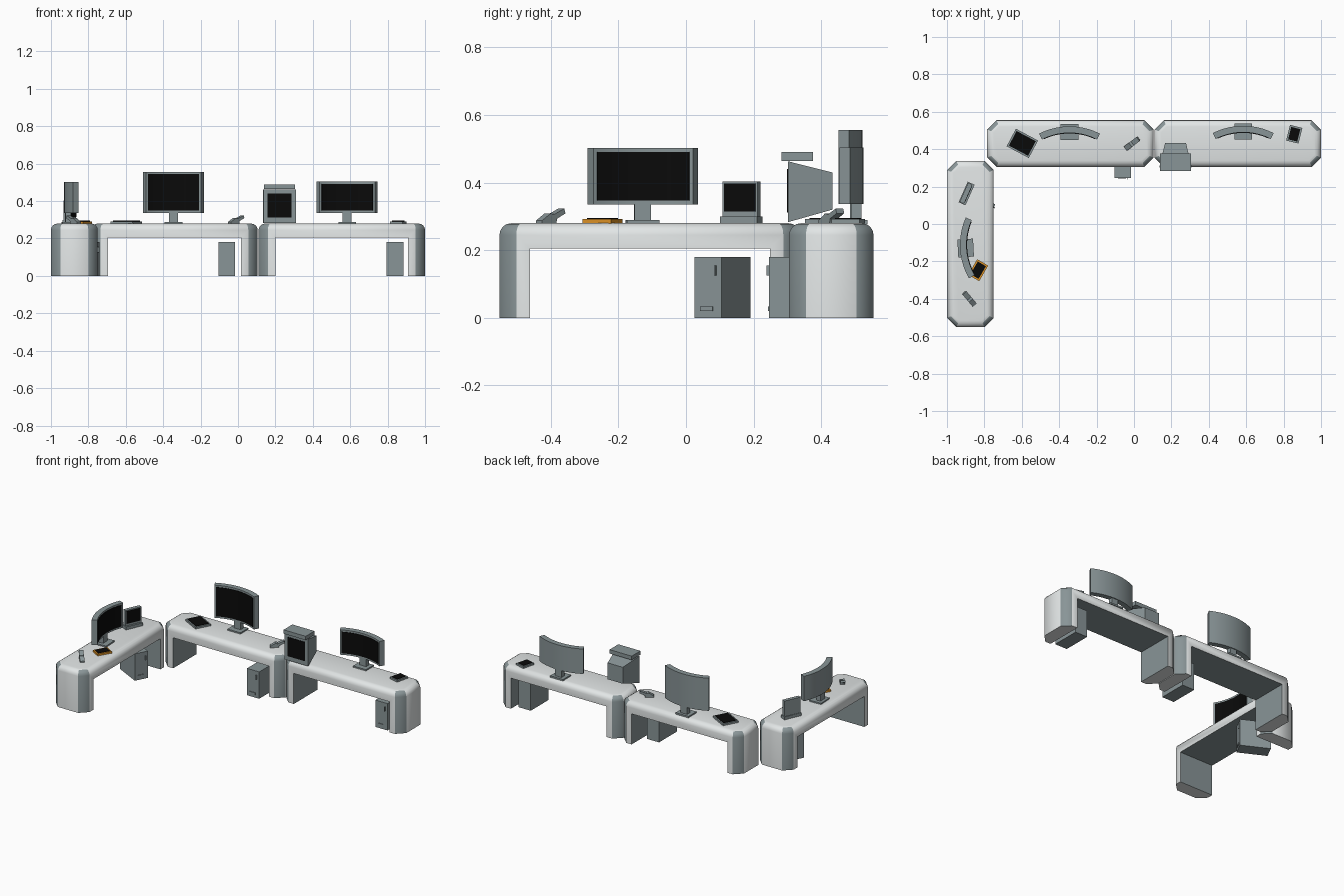
import bpy, bmesh, math
from mathutils import Matrix, Vector

if "Cube" in bpy.data.objects:
    bpy.data.objects.remove(bpy.data.objects["Cube"])


def material(name, rgb):
    m = bpy.data.materials.new(name)
    m.diffuse_color = (*rgb, 1)
    m.use_nodes = True
    m.node_tree.nodes["Principled BSDF"].inputs["Base Color"].default_value = m.diffuse_color
    return m


WHITE = material("pale_white", (0.76, 0.79, 0.79))
GREY = material("blue_grey", (0.25, 0.30, 0.31))
BLACK = material("screen_black", (0.003, 0.003, 0.003))
ORANGE = material("orange", (0.75, 0.30, 0.02))


def place(x, y, z=0, deg=0):
    return Matrix.Translation((x, y, z)) @ Matrix.Rotation(math.radians(deg), 4, 'Z')


def finish(name, bm, frame, mats, smooth=None):
    bmesh.ops.recalc_face_normals(bm, faces=bm.faces)
    me = bpy.data.meshes.new(name)
    bm.to_mesh(me)
    bm.free()
    for m in mats:
        me.materials.append(m)
    if smooth:
        me.shade_smooth()
        me.set_sharp_from_angle(angle=math.radians(smooth))
    ob = bpy.data.objects.new(name, me)
    ob.matrix_world = frame
    bpy.context.collection.objects.link(ob)
    return ob


def loft(name, rings, frame, mat, smooth=None):
    """Solid skinned through a list of equal-length closed rings."""
    bm = bmesh.new()
    vs = [[bm.verts.new(p) for p in r] for r in rings]
    n = len(rings[0])
    for a, b in zip(vs, vs[1:]):
        for i in range(n):
            bm.faces.new((a[i], a[(i + 1) % n], b[(i + 1) % n], b[i]))
    bm.faces.new(vs[0])
    bm.faces.new(vs[-1])
    return finish(name, bm, frame, [mat], smooth)


def box(name, x, y, z, frame, mat):
    """Box from (min, max) ranges."""
    rings = [[(x[0], y[0], h), (x[1], y[0], h), (x[1], y[1], h), (x[0], y[1], h)] for h in z]
    return loft(name, rings, frame, mat)


# Desk: inverted U with chamfered corners and rounded top
L, W, H, LEG, UNDER = 0.445, 0.125, 0.28, 0.09, 0.205


def desk(name, frame):
    bm = bmesh.new()
    i = L - LEG
    prof = [(-L, 0), (-L, H), (L, H), (L, 0), (i, 0), (i, UNDER), (-i, UNDER), (-i, 0)]
    a, b = ([bm.verts.new((x, y, z)) for x, z in prof] for y in (-W, W))
    for k in range(8):
        bm.faces.new((a[k], a[(k + 1) % 8], b[(k + 1) % 8], b[k]))
    bm.faces.new(a)
    bm.faces.new(b)
    bmesh.ops.recalc_face_normals(bm, faces=bm.faces)
    corners = [e for e in bm.edges if abs(e.verts[0].co.z - e.verts[1].co.z) > 0.25]
    bmesh.ops.bevel(bm, geom=corners, offset=0.05, offset_type='OFFSET', segments=1,
                    profile=0.5, affect='EDGES')
    bm.normal_update()
    rim = {e for f in bm.faces if f.normal.z > 0.9 for e in f.edges}
    bmesh.ops.bevel(bm, geom=list(rim), offset=0.035, offset_type='OFFSET', segments=4,
                    profile=0.5, affect='EDGES')
    bmesh.ops.recalc_face_normals(bm, faces=bm.faces)
    for f in bm.faces:
        c, n = f.calc_center_median(), f.normal
        corner = abs(n.x) > 0.15 and abs(n.y) > 0.15
        inner = abs(c.x) < i + 0.001 and c.z < UNDER + 0.001 and abs(n.y) < 0.5
        f.material_index = 1 if corner or inner else 0
    finish(name, bm, frame, [WHITE, GREY], 50)


desk("left_desk", place(-0.875, -0.107, 0, 90))
desk("middle_desk", place(-0.34, 0.43))
desk("right_desk", place(0.555, 0.43))


# Curved monitors on stands; frame origin is the rear middle, facing -y
def arc_panel(name, r0, r1, half, z0, z1, frame, mat):
    rings = []
    for k in range(11):
        t = half * (k / 5 - 1)
        rings.append([(r * math.sin(t), r * math.cos(t) - 0.36, z)
                      for r, z in ((r0, z0), (r1, z0), (r1, z1), (r0, z1))])
    loft(name, rings, frame, mat, 30)


def monitor(name, frame, z0, z1):
    arc_panel(name + "_casing", 0.325, 0.36, 0.47, z0, z1, frame, GREY)
    arc_panel(name + "_screen", 0.322, 0.326, 0.435, z0 + 0.012, z1 - 0.012, frame, BLACK)
    box(name + "_neck", (-0.024, 0.024), (-0.036, -0.006), (0.285, z0 + 0.01), frame, GREY)
    box(name + "_base", (-0.048, 0.048), (-0.072, 0.012), (0.278, 0.289), frame, GREY)


monitor("middle_monitor", place(-0.345, 0.522), 0.337, 0.556)
monitor("right_monitor", place(0.584, 0.525), 0.337, 0.504)
monitor("left_monitor", place(-0.93, -0.13, 0, 93), 0.335, 0.502)


# Flat tablets
def tablet(name, frame, w, d, mat):
    box(name + "_body", (-w, w), (-d, d), (0.279, 0.292), frame, mat)
    box(name + "_screen", (0.009 - w, w - 0.009), (0.009 - d, d - 0.009),
        (0.291, 0.295), frame, BLACK)


tablet("middle_tablet", place(-0.597, 0.431, 0, -28), 0.067, 0.053, GREY)
tablet("right_tablet", place(0.857, 0.48, 0, -14), 0.034, 0.043, GREY)
tablet("orange_tablet", place(-0.833, -0.247, 0, -30), 0.034, 0.048, ORANGE)


# Small tilted handsets
def handset(name, frame):
    prof = [(-0.045, 0), (0.01, 0), (0.012, 0.014), (0.045, 0.03), (0.04, 0.044),
            (0.002, 0.027), (-0.012, 0.03), (-0.045, 0.009)]
    loft(name, [[(x, y, z) for x, z in prof] for y in (-0.014, 0.014)], frame, GREY)


handset("middle_handset", place(-0.01, 0.43, 0.279, 37))
handset("left_handset", place(-0.88, -0.4, 0.279, 130))

# Small standing display on the left desk
f = place(-0.895, 0.163, 0, 66)
box("small_display_base", (-0.06, 0.06), (-0.02, 0.02), (0.278, 0.3), f, GREY)
box("small_display_body", (-0.056, 0.056), (-0.008, 0.016), (0.298, 0.404), f, GREY)
box("small_display_screen", (-0.05, 0.05), (-0.011, -0.007), (0.314, 0.398), f, BLACK)

# Tapered terminal with a cap on the right desk
f = place(0.222, 0)
rings = [[(-w, y, z0), (w, y, z0), (w, y, z1), (-w, y, z1)]
         for w, y, z0, z1 in ((0.087, 0.302, 0.283, 0.463), (0.056, 0.433, 0.32, 0.43))]
loft("terminal_body", rings, f, GREY)
box("terminal_screen", (-0.064, 0.064), (0.299, 0.303), (0.312, 0.44), f, BLACK)
box("terminal_cap", (-0.082, 0.082), (0.283, 0.376), (0.464, 0.49), f, GREY)


# Under-desk cabinets; frame origin is the middle of the front face
def cabinet(name, frame):
    box(name + "_body", (-0.045, 0.045), (0, 0.19), (0, 0.18), frame, GREY)
    box(name + "_handle", (0.024, 0.029), (-0.008, 0.001), (0.125, 0.155), frame, GREY)
    box(name + "_label_plate", (-0.025, 0.017), (-0.004, 0.001), (0.02, 0.033), frame, GREY)


cabinet("middle_cabinet", place(-0.06, 0.246))
cabinet("right_cabinet", place(0.84, 0.32))
cabinet("left_cabinet", place(-0.762, 0.065, 0, 63))
